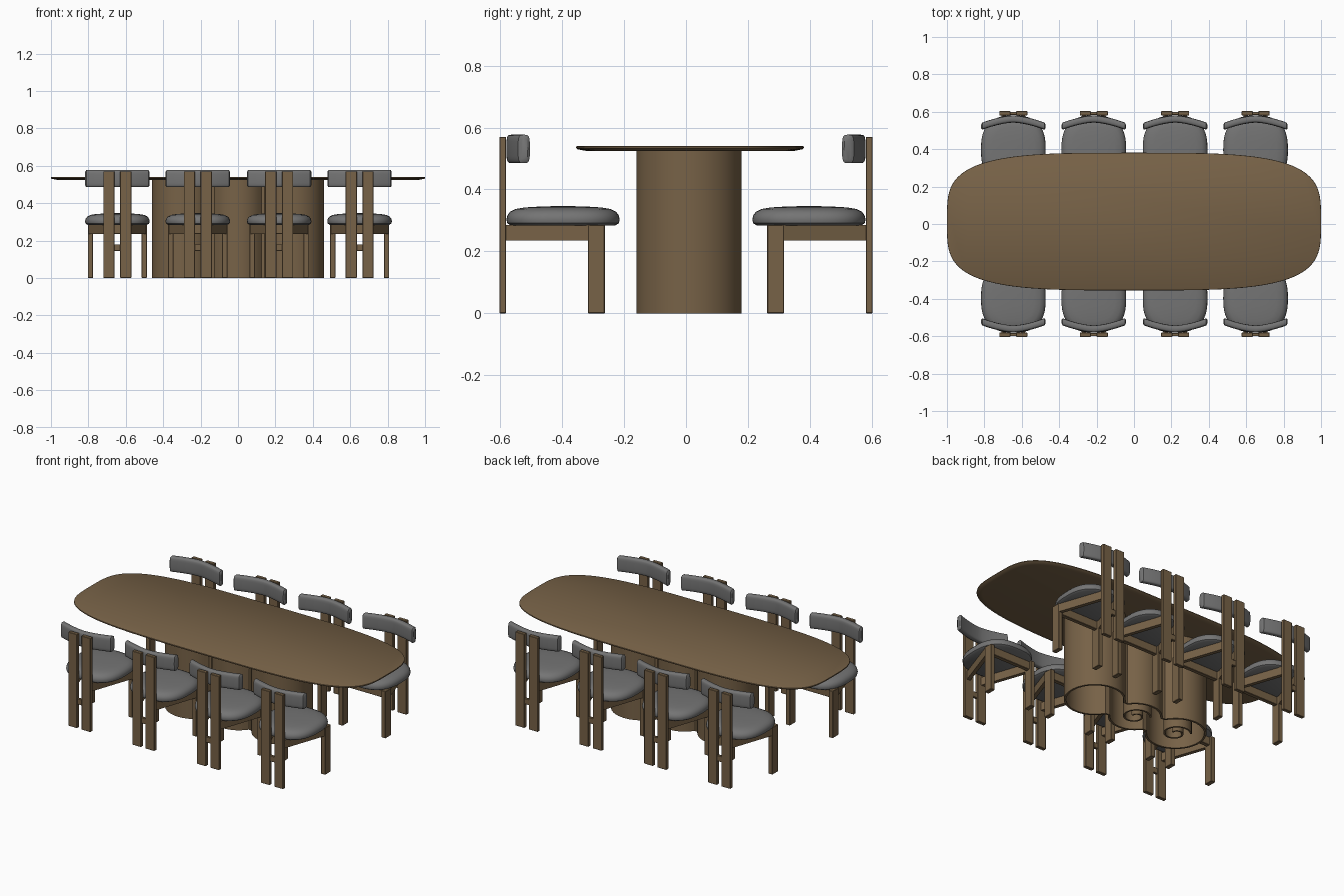
import bpy, bmesh, math
from mathutils import Vector, Matrix

cube = bpy.data.objects.get("Cube")
if cube:
    bpy.data.objects.remove(cube, do_unlink=True)


def material(name, color):
    m = bpy.data.materials.new(name)
    m.use_nodes = True
    m.diffuse_color = color
    m.node_tree.nodes["Principled BSDF"].inputs["Base Color"].default_value = color
    return m


wood = material("brown wood", (0.185, 0.122, 0.063, 1))
fabric = material("grey fabric", (0.175, 0.175, 0.175, 1))


def add(name, bm, mat, smooth=True):
    """Turn a bmesh into an object with one material."""
    bmesh.ops.recalc_face_normals(bm, faces=bm.faces)
    mesh = bpy.data.meshes.new(name)
    bm.to_mesh(mesh)
    bm.free()
    mesh.materials.append(mat)
    if smooth:
        mesh.shade_smooth()
        mesh.set_sharp_from_angle(angle=math.radians(40))
    obj = bpy.data.objects.new(name, mesh)
    bpy.context.collection.objects.link(obj)
    return obj


def loft(name, rings, mat, closed=False):
    """Skin a row of equal rings, capping the ends unless it closes on itself."""
    bm = bmesh.new()
    rows = [[bm.verts.new(p) for p in ring] for ring in rings]
    pairs = list(zip(rows, rows[1:]))
    if closed:
        pairs.append((rows[-1], rows[0]))
    else:
        bm.faces.new(rows[0])
        bm.faces.new(rows[-1])
    n = len(rows[0])
    for a, b in pairs:
        for i in range(n):
            j = (i + 1) % n
            bm.faces.new((a[i], a[j], b[j], b[i]))
    return add(name, bm, mat)


def superellipse(rx, ry, power, count):
    pts = []
    for i in range(count):
        t = math.tau * i / count
        c, s = math.cos(t), math.sin(t)
        pts.append((math.copysign(abs(c) ** (2 / power), c) * rx,
                    math.copysign(abs(s) ** (2 / power), s) * ry))
    return pts


def slab(name, rx, ry, power, cy, levels, mat, count):
    """Stack of scaled superellipses: levels are (inset, z)."""
    rings = [[(x, y + cy, z) for x, y in superellipse(rx - d, ry - d, power, count)]
             for d, z in levels]
    return loft(name, rings, mat)


def wall(name, pts, thick, top, mat, closed):
    """Thin upright wall following a plan path."""
    rings, n = [], len(pts)
    for i, p in enumerate(pts):
        a = pts[i - 1] if closed or i else p
        b = pts[(i + 1) % n] if closed or i < n - 1 else p
        t = (Vector(b) - Vector(a)).normalized()
        q = (p[0] - t.y * thick, p[1] + t.x * thick)
        rings.append([(*p, 0), (*p, top), (*q, top), (*q, 0)])
    return loft(name, rings, mat, closed)


def box(name, lo, hi, mat, bevel=0.002):
    bm = bmesh.new()
    lo, hi = Vector(lo), Vector(hi)
    bmesh.ops.create_cube(bm, size=1, matrix=Matrix.Translation((lo + hi) / 2)
                          @ Matrix.Diagonal((*(hi - lo), 1)))
    bmesh.ops.bevel(bm, geom=bm.edges[:], offset=bevel, segments=1, affect='EDGES')
    return add(name, bm, mat, False)


# Table top with a softened rim
slab("table_top", 1.0, 0.368, 3.7, 0.013,
     [(0.03, 0.525), (0.004, 0.53), (0, 0.534), (0.001, 0.539), (0.004, 0.541)], wood, 160)

# Hollow base with three lobes
LOBES = [(-0.29, 0.17), (0, 0.15), (0.29, 0.17)]


def half_depth(x):
    return sum(max(r * r - (x - c) ** 2, 0) ** 2 for c, r in LOBES) ** 0.25


outline = []
for i in range(160):
    t = math.tau * i / 160
    x = 0.46 * math.cos(t)
    outline.append((x, 0.01 + math.copysign(half_depth(x), math.sin(t))))
wall("table_base", outline, 0.012, 0.527, wood, True)

# Scrolls curling inside the lobes
for cx in (-0.29, 0):
    spiral = []
    for i in range(50):
        t = i / 49
        a, r = math.tau * 1.4 * t, 0.025 + 0.065 * t
        spiral.append((cx + r * math.cos(a), 0.01 + r * math.sin(a)))
    wall("base_scroll", spiral, 0.01, 0.527, wood, False)

# Chair, modelled at x = 0 with its back towards -y
chair = []
chair.append(slab("seat", 0.173, 0.183, 2.6, -0.397,
                  [(0.014, 0.284), (0.003, 0.291), (0, 0.302), (0.003, 0.316), (0.012, 0.328),
                   (0.03, 0.337), (0.06, 0.342), (0.11, 0.345), (0.15, 0.346)], fabric, 48))

# Curved backrest: rounded section swept along a shallow arc
rings = []
for i in range(-10, 11):
    for inset in ((0.009, 0.003, 0) if i == -10 else (0, 0.003, 0.009) if i == 10 else (0,)):
        x = 0.0172 * i
        if abs(i) == 10:
            x -= math.copysign(0.006 * (1 - inset / 0.009), x)
        y = -0.561 + 0.04 * (abs(x) / 0.172) ** 1.6
        rings.append([(x, y + u, 0.531 + v)
                      for u, v in superellipse(0.019 - inset, 0.046 - inset, 4, 24)])
chair.append(loft("backrest", rings, fabric))

# Paired back posts, front legs and slanted side rails
for s in (-1, 1):
    a, b = sorted((s * 0.015, s * 0.075))
    chair.append(box("back_post", (a, -0.603, 0), (b, -0.581, 0.57), wood))
    a, b = sorted((s * 0.13, s * 0.158))
    chair.append(box("front_leg", (a, -0.317, 0), (b, -0.262, 0.286), wood))
    start, end = Vector((s * 0.05, -0.583, 0)), Vector((s * 0.144, -0.31, 0))
    side = Vector((0.012, 0, 0))
    chair.append(loft("side_rail", [[p - side + Vector((0, 0, 0.235)), p + side + Vector((0, 0, 0.235)),
                                     p + side + Vector((0, 0, 0.285)), p - side + Vector((0, 0, 0.285))]
                                    for p in (start, end)], wood))
chair.append(box("front_rail", (-0.135, -0.302, 0.235), (0.135, -0.277, 0.285), wood))
chair.append(box("post_spacer", (-0.018, -0.6, 0.145), (0.018, -0.584, 0.18), wood))

# Four chairs along each long side
for x in (-0.645, -0.215, 0.22, 0.65):
    for turn in (0, math.pi):
        place = Matrix.Translation((x, 0, 0)) @ Matrix.Rotation(turn, 4, 'Z')
        for part in chair:
            copy = part.copy()
            copy.matrix_world = place
            bpy.context.collection.objects.link(copy)
for part in chair:
    bpy.data.objects.remove(part, do_unlink=True)
